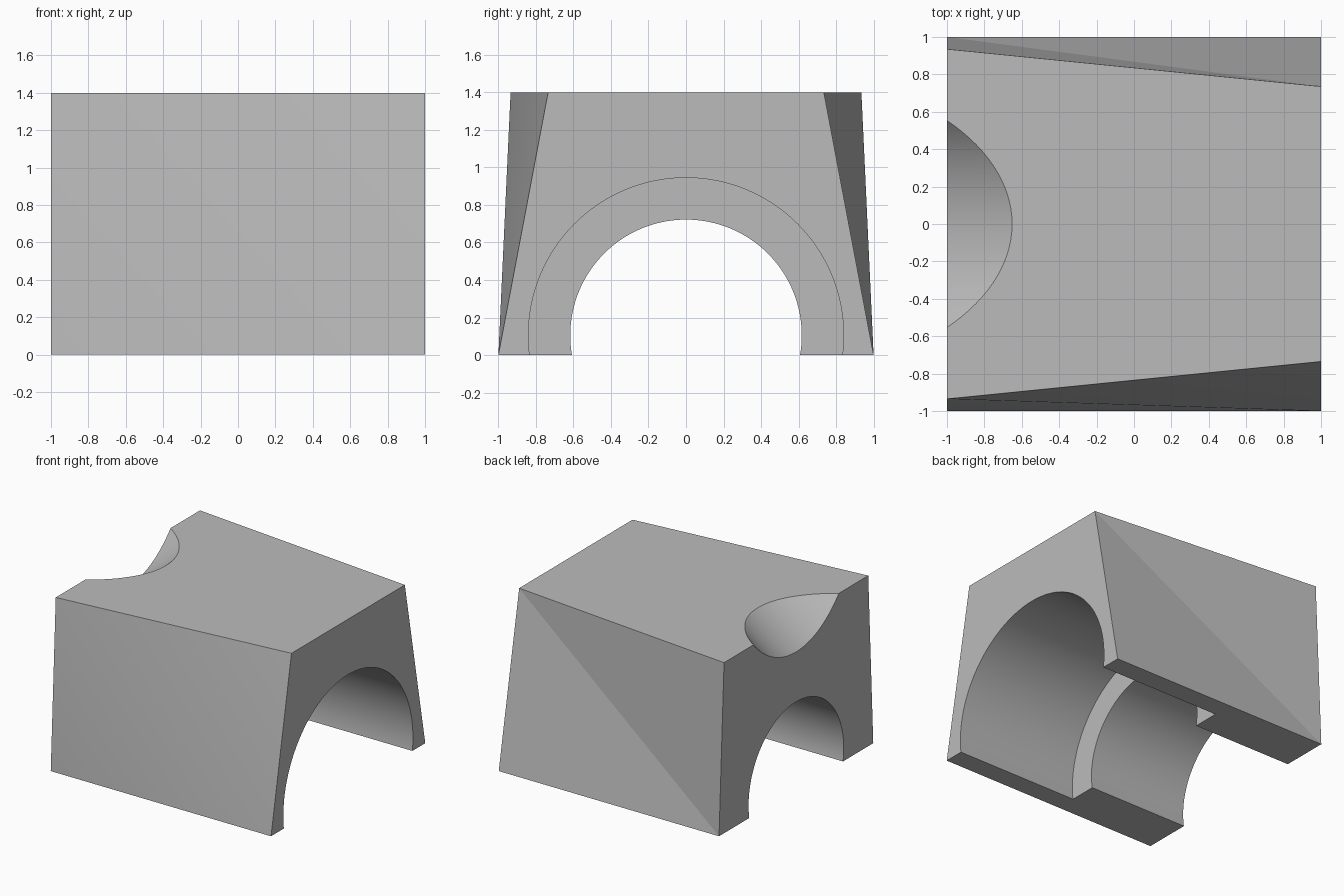
import bpy, bmesh, math
from mathutils import Vector

cube = bpy.data.objects.get("Cube")
if cube:
    bpy.data.objects.remove(cube, do_unlink=True)

grey = bpy.data.materials.new("light_grey")
grey.use_nodes = True
grey.diffuse_color = (0.5, 0.5, 0.5, 1)
grey.node_tree.nodes["Principled BSDF"].inputs["Base Color"].default_value = (0.5, 0.5, 0.5, 1)

HEIGHT = 1.4
WIDE, NARROW = 0.935, 0.735   # top half widths at the two ends


# Tapered block: square foot, trapezoid top, twisted sides split in triangles
def make_block():
    bm = bmesh.new()
    v = {}
    for x, top in ((-1, WIDE), (1, NARROW)):
        for side in (-1, 1):
            v[x, side, 0] = bm.verts.new((x, side, 0))
            v[x, side, 1] = bm.verts.new((x, side * top, HEIGHT))

    def face(*keys):
        return bm.faces.new([v[k] for k in keys])

    for z in (0, 1):
        face((-1, -1, z), (1, -1, z), (1, 1, z), (-1, 1, z))
    for x in (-1, 1):
        face((x, -1, 0), (x, 1, 0), (x, 1, 1), (x, -1, 1))
    # front bulges along its diagonal, back folds inward
    face((-1, -1, 0), (1, -1, 0), (-1, -1, 1))
    face((1, -1, 0), (1, -1, 1), (-1, -1, 1))
    face((-1, 1, 0), (1, 1, 0), (1, 1, 1))
    face((-1, 1, 0), (1, 1, 1), (-1, 1, 1))
    bmesh.ops.recalc_face_normals(bm, faces=bm.faces)
    mesh = bpy.data.meshes.new("arched_block")
    bm.to_mesh(mesh)
    bm.free()
    mesh.materials.append(grey)
    obj = bpy.data.objects.new("arched_block", mesh)
    bpy.context.collection.objects.link(obj)
    return obj


def cut_cylinder(target, name, start, end, radius):
    start, end = Vector(start), Vector(end)
    axis = end - start
    bpy.ops.mesh.primitive_cylinder_add(
        vertices=128, radius=radius, depth=axis.length, location=(start + end) / 2,
        rotation=axis.to_track_quat('Z', 'Y').to_euler())
    cutter = bpy.context.object
    cutter.name = name
    cutter.hide_render = True
    cutter.data.materials.append(grey)
    mod = target.modifiers.new(name, 'BOOLEAN')
    mod.operation = 'DIFFERENCE'
    mod.solver = 'EXACT'
    mod.object = cutter
    bpy.ops.object.select_all(action='DESELECT')
    target.select_set(True)
    bpy.context.view_layer.objects.active = target
    bpy.ops.object.modifier_apply(modifier=mod.name)
    bpy.data.objects.remove(cutter, do_unlink=True)


block = make_block()

# Stepped tunnel along the length
AXIS_Z = 0.105
cut_cylinder(block, "narrow_bore", (-1.5, 0, AXIS_Z), (1.5, 0, AXIS_Z), 0.617)
cut_cylinder(block, "wide_bore", (-0.1, 0, AXIS_Z), (1.5, 0, AXIS_Z), 0.84)

# Sloping scoop in the top edge of the right end
slope = Vector((0.35, 0, 0.27)).normalized()
centre = Vector((-1.33, 0, 1.92))
cut_cylinder(block, "scoop", centre - slope * 2, centre + slope * 2, 0.826)

# Smooth curves, crisp edges, and a crisp fold on the back
bm = bmesh.new()
bm.from_mesh(block.data)
for f in bm.faces:
    f.smooth = True
for e in bm.edges:
    angle = e.calc_face_angle(math.pi)
    on_back = all(abs(f.normal.y) > 0.9 and f.calc_center_median().y > 0.87
                  for f in e.link_faces)
    e.smooth = angle < math.radians(25) and not on_back
bm.to_mesh(block.data)
bm.free()
